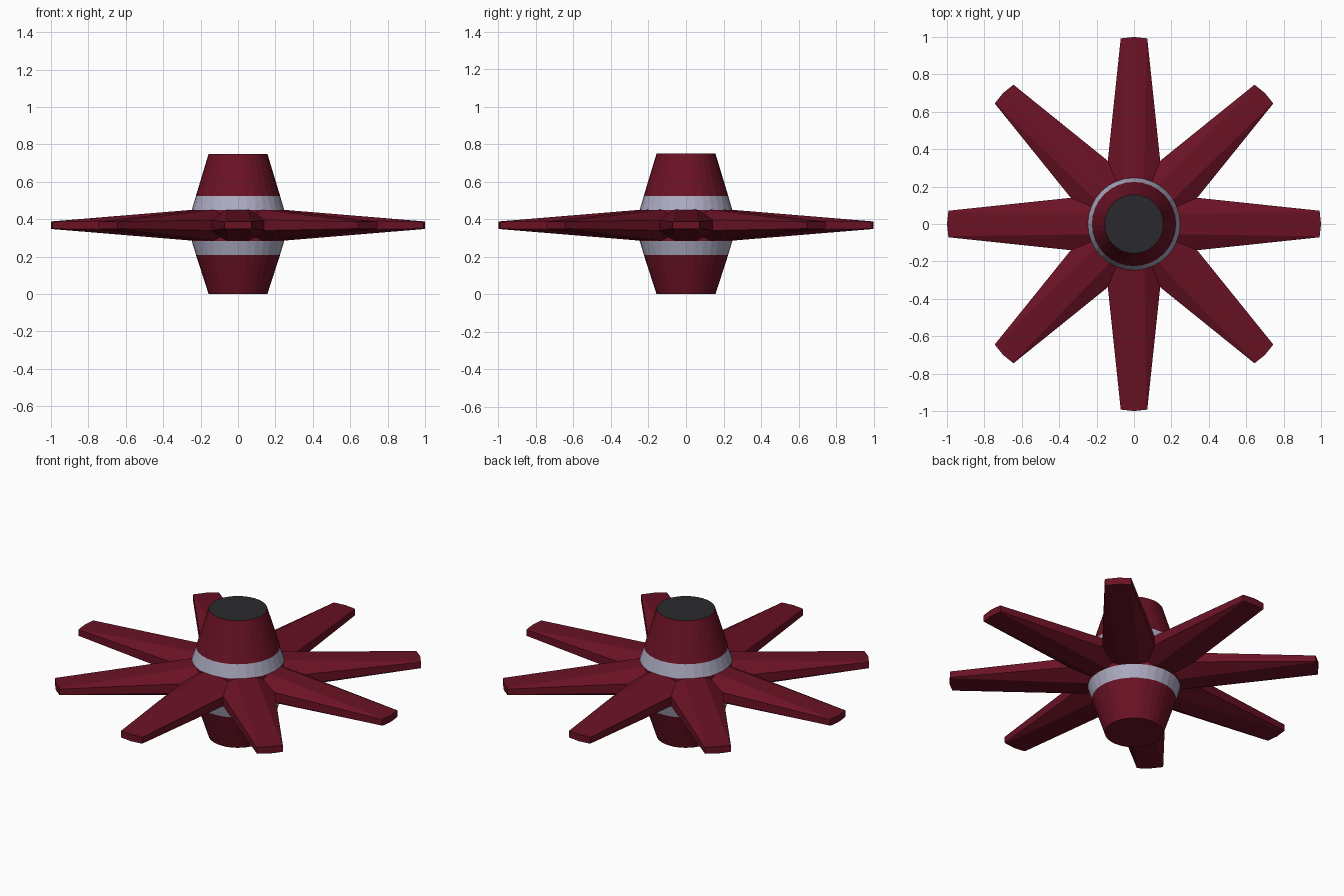
import bpy, bmesh, math
from mathutils import Matrix

if "Cube" in bpy.data.objects:
    bpy.data.objects.remove(bpy.data.objects["Cube"])

MID = 0.368      # height of the blade plane
SIDES = 32


def material(name, rgb):
    m = bpy.data.materials.new(name)
    m.diffuse_color = (*rgb, 1)
    m.use_nodes = True
    m.node_tree.nodes["Principled BSDF"].inputs["Base Color"].default_value = m.diffuse_color
    return m


red = material("dark_red", (0.145, 0.006, 0.018))
silver = material("silver", (0.42, 0.41, 0.54))
black = material("black", (0.023, 0.022, 0.026))


def finish(bm, name, mats):
    bmesh.ops.recalc_face_normals(bm, faces=bm.faces)
    mesh = bpy.data.meshes.new(name)
    bm.to_mesh(mesh)
    bm.free()
    for m in mats:
        mesh.materials.append(m)
    ob = bpy.data.objects.new(name, mesh)
    bpy.context.collection.objects.link(ob)
    return ob


def loft(bm, rings):
    """Skin closed rings of points; returns faces per band, then the two caps."""
    vs = [[bm.verts.new(p) for p in r] for r in rings]
    n = len(vs[0])
    bands = [[bm.faces.new((a[i], a[(i + 1) % n], b[(i + 1) % n], b[i])) for i in range(n)]
             for a, b in zip(vs, vs[1:])]
    return bands, bm.faces.new(vs[0]), bm.faces.new(vs[-1])


# Hub: red cones, silver bands, dark top cap
profile = [(0.157, 0), (0.225, 0.21), (0.247, 0.283), (0.247, 0.45), (0.225, 0.525), (0.157, 0.75)]
bm = bmesh.new()
bands, bottom, top = loft(bm, [
    [(r * math.cos(i * math.tau / SIDES), r * math.sin(i * math.tau / SIDES), z) for i in range(SIDES)]
    for r, z in profile])
for k in (1, 3):
    for f in bands[k]:
        f.material_index = 1
top.material_index = 2
finish(bm, "hub", [red, silver, black])


# Blades: bevelled section tapering to a thin rectangular tip
def section(r, side, flat, edge, high, nose=0.0):
    pts = [(side, edge), (flat, high), (0, high), (-flat, high), (-side, edge),
           (-side, -edge), (-flat, -high), (0, -high), (flat, -high), (side, -edge)]
    return [(r + (nose if y == 0 else 0), y, MID + z) for y, z in pts]


for k in range(8):
    bm = bmesh.new()
    reach = 0.992 if k % 2 == 0 else 0.982
    loft(bm, [section(0.225, 0.152, 0.055, 0.03, 0.084),
              section(reach, 0.071, 0.066, 0.018, 0.02, 0.008)])
    bmesh.ops.rotate(bm, verts=bm.verts, cent=(0, 0, 0), matrix=Matrix.Rotation(k * math.tau / 8, 3, 'Z'))
    finish(bm, f"blade_{k + 1}", [red])
